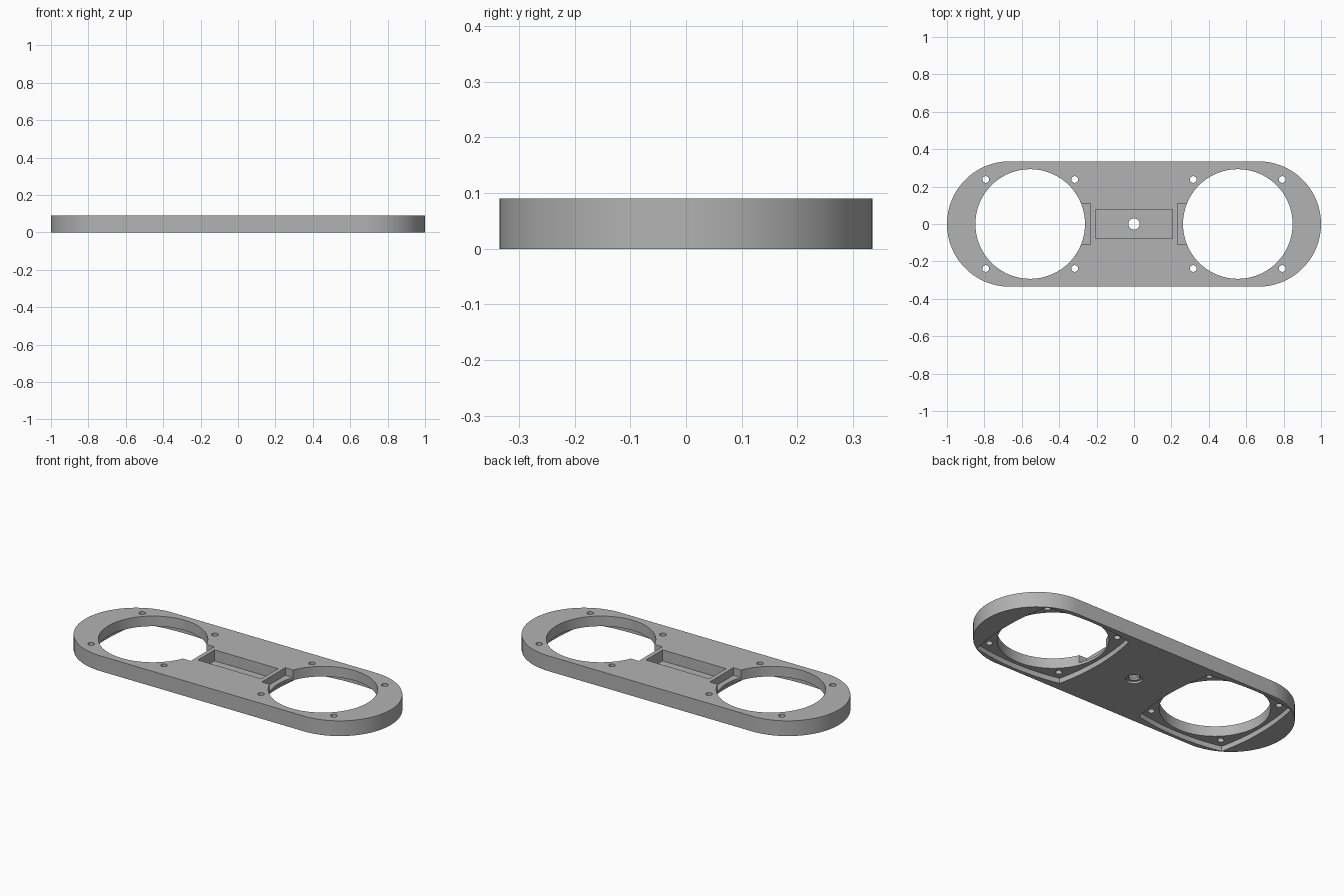
import bpy, bmesh
from math import cos, sin, pi, radians

default = bpy.data.objects.get("Cube")
if default:
    bpy.data.objects.remove(default)

HEIGHT, HALF_DEPTH = 0.09, 0.335
HOLE_X, HOLE_R = 0.555, 0.293
RECESS = 0.03

grey = bpy.data.materials.new("plain grey")
grey.use_nodes = True
grey.diffuse_color = (0.45, 0.45, 0.45, 1)
grey.node_tree.nodes["Principled BSDF"].inputs["Base Color"].default_value = (0.45, 0.45, 0.45, 1)


def arc(cx, cy, r, start, end, steps):
    angles = [radians(start + (end - start) * i / steps) for i in range(steps + 1)]
    return [(cx + r * cos(a), cy + r * sin(a)) for a in angles]


def circle(cx, cy, r, steps=32):
    return arc(cx, cy, r, 0, 360, steps)[:-1]


def box(cx, hx, hy):
    return [(cx - hx, -hy), (cx + hx, -hy), (cx + hx, hy), (cx - hx, hy)]


def bulged_square(cx, corner, bulge, steps=16):
    """Square outline whose four sides bow outwards."""
    points = []
    for side in range(4):
        c, s = cos(side * pi / 2), sin(side * pi / 2)
        for i in range(steps):
            t = -1 + 2 * i / steps
            u, v = corner + bulge * (1 - t * t), corner * t
            points.append((cx + u * c - v * s, u * s + v * c))
    return points


def prism(name, outline, z0, z1):
    bm = bmesh.new()
    low = [bm.verts.new((x, y, z0)) for x, y in outline]
    high = [bm.verts.new((x, y, z1)) for x, y in outline]
    bm.faces.new(low[::-1])
    bm.faces.new(high)
    for i in range(len(low)):
        j = (i + 1) % len(low)
        bm.faces.new((low[i], low[j], high[j], high[i]))
    mesh = bpy.data.meshes.new(name)
    bm.to_mesh(mesh)
    bm.free()
    mesh.materials.append(grey)
    obj = bpy.data.objects.new(name, mesh)
    bpy.context.collection.objects.link(obj)
    return obj


# Plate with fully rounded ends
end_x = 1 - HALF_DEPTH
plate = prism("mounting_plate",
              arc(end_x, 0, HALF_DEPTH, -90, 90, 48) + arc(-end_x, 0, HALF_DEPTH, 90, 270, 48),
              0, HEIGHT)

# Central pocket with a stepped bolt hole
cutters = [
    prism("pocket_cutter", box(0, 0.207, 0.078), 0.025, 0.2),
    prism("bolt_cutter", circle(0, 0, 0.03), -0.1, 0.2),
    prism("bolt_head_cutter", circle(0, 0, 0.045), -0.1, 0.012),
]

# Round openings, notches, underside recesses and screw holes on both sides
for side in (-1, 1):
    cx = side * HOLE_X
    cutters += [
        prism("recess_cutter", bulged_square(cx, 0.283, 0.032), -0.1, RECESS),
        prism("opening_cutter", circle(cx, 0, HOLE_R, 96), -0.1, 0.2),
        prism("notch_cutter", box(side * 0.282, 0.05, 0.11), 0.045, 0.2),
    ]
    for dx in (-0.238, 0.238):
        for y in (-0.238, 0.238):
            cutters.append(prism("screw_cutter", circle(cx + dx, y, 0.018, 20), -0.1, 0.2))

for cutter in cutters:
    cutter.hide_render = True
    mod = plate.modifiers.new(cutter.name, "BOOLEAN")
    mod.operation = "DIFFERENCE"
    mod.solver = "EXACT"
    mod.object = cutter

# Bake the cuts and drop the cutters
bpy.context.view_layer.update()
graph = bpy.context.evaluated_depsgraph_get()
cut_mesh = bpy.data.meshes.new_from_object(plate.evaluated_get(graph))
plate.modifiers.clear()
plate.data = cut_mesh
for cutter in cutters:
    bpy.data.objects.remove(cutter)

bpy.ops.object.select_all(action="DESELECT")
plate.select_set(True)
bpy.context.view_layer.objects.active = plate
bpy.ops.object.shade_smooth_by_angle(angle=radians(30))
